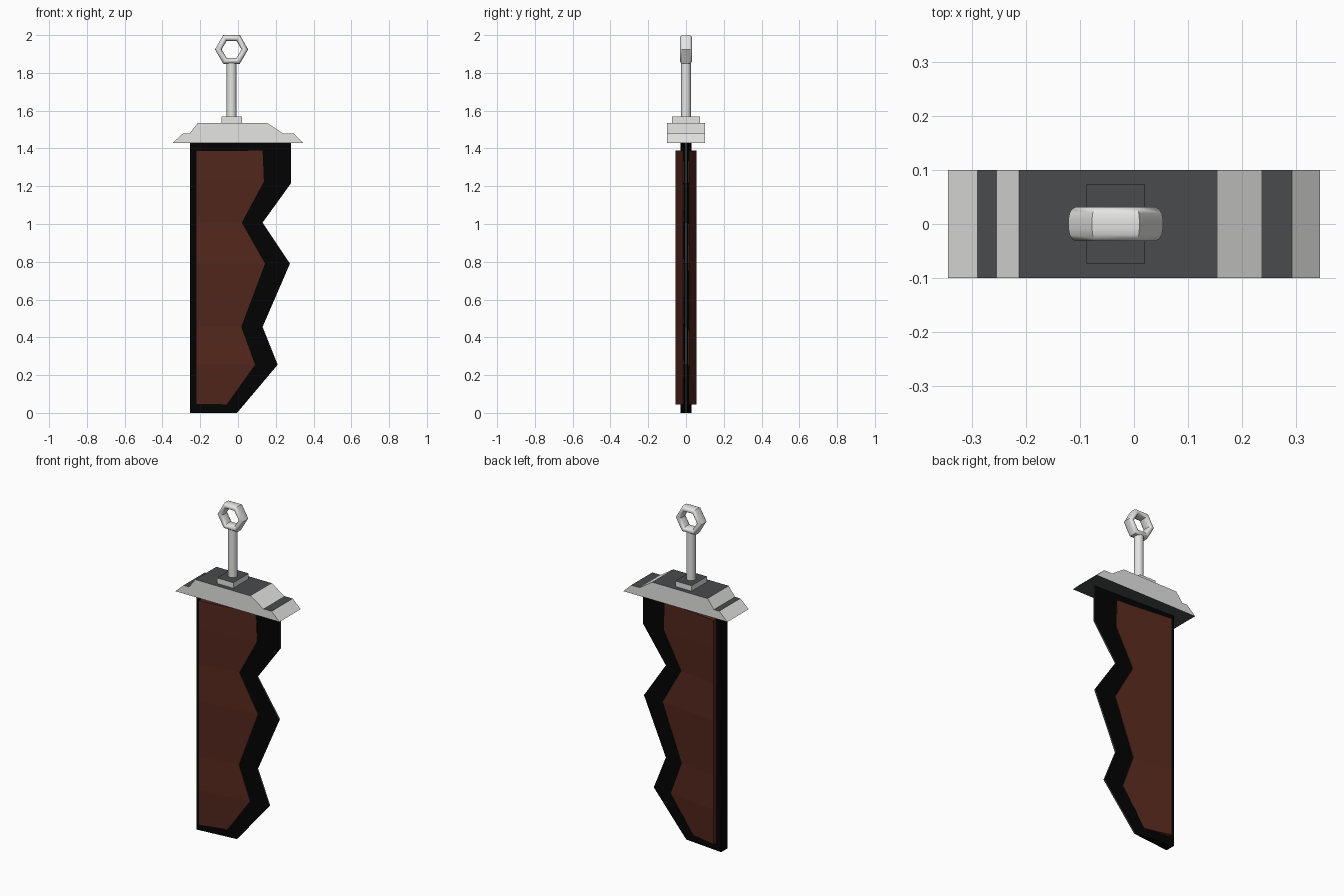
import bpy, bmesh, math

if "Cube" in bpy.data.objects:
    bpy.data.objects.remove(bpy.data.objects["Cube"])


def material(name, rgb):
    m = bpy.data.materials.new(name)
    m.diffuse_color = (*rgb, 1)
    m.use_nodes = True
    m.node_tree.nodes["Principled BSDF"].inputs["Base Color"].default_value = m.diffuse_color
    return m


LIGHT = material("light_steel", (0.78, 0.78, 0.77))
DARK = material("dark_steel", (0.065, 0.070, 0.072))
BLACK = material("black_blade", (0.0008, 0.0008, 0.0008))
BROWN = material("brown_panel", (0.09, 0.021, 0.012))


def finish(name, bm, *mats):
    bmesh.ops.recalc_face_normals(bm, faces=bm.faces)
    me = bpy.data.meshes.new(name)
    bm.to_mesh(me)
    bm.free()
    for m in mats:
        me.materials.append(m)
    ob = bpy.data.objects.new(name, me)
    bpy.context.collection.objects.link(ob)
    return ob


def smooth(ob):
    bpy.ops.object.select_all(action='DESELECT')
    ob.select_set(True)
    bpy.context.view_layer.objects.active = ob
    bpy.ops.object.shade_smooth_by_angle(angle=math.radians(46))


def prism(bm, profile, half):
    """Extrude an (x, z) outline through y from -half to +half."""
    rings = [[bm.verts.new((x, y, z)) for x, z in profile] for y in (-half, half)]
    for r in rings:
        bm.faces.new(r)
    n = len(profile)
    for i in range(n):
        j = (i + 1) % n
        bm.faces.new((rings[0][i], rings[0][j], rings[1][j], rings[1][i]))


def wedge(name, contour, back, thick, thin, *mats):
    """Plate thick along a straight back, thinning toward a jagged contour."""
    bm = bmesh.new()
    rows = [[bm.verts.new(p) for p in ((back, -thick, z), (x, -thin, z),
                                       (x, thin, z), (back, thick, z))]
            for x, z in contour]
    bm.faces.new(rows[0])
    bm.faces.new(rows[-1])
    for a, b in zip(rows, rows[1:]):
        for i in range(4):
            j = (i + 1) % 4
            f = bm.faces.new((a[i], a[j], b[j], b[i]))
            f.material_index = len(mats) - 1 if i == 1 else 0
    return finish(name, bm, *mats)


def dark_flats(ob):
    """Horizontal faces take the second material."""
    for p in ob.data.polygons:
        p.material_index = int(abs(p.normal.z) > 0.95)


# Blade with a thin steel cutting edge
wedge("blade", [(0.28, 1.43), (0.28, 1.215), (0.13, 1.007), (0.275, 0.79),
                (0.13, 0.455), (0.21, 0.255), (-0.005, 0)],
      -0.254, 0.03, 0.005, BLACK, DARK)

# Raised brown panel showing on both faces of the blade
wedge("blade_panel", [(0.13, 1.39), (0.137, 1.225), (0.02, 1.007), (0.143, 0.79),
                      (0.017, 0.455), (0.09, 0.255), (-0.06, 0.045)],
      -0.222, 0.055, 0.015, BROWN)

# Stepped guard
bm = bmesh.new()
prism(bm, [(-0.345, 1.43), (-0.29, 1.48), (-0.255, 1.48), (-0.213, 1.535),
           (0.155, 1.535), (0.237, 1.48), (0.293, 1.48), (0.345, 1.43)], 0.1)
dark_flats(finish("guard", bm, LIGHT, DARK))

# Collar under the grip
bm = bmesh.new()
prism(bm, [(-0.088, 1.53), (0.02, 1.53), (0.02, 1.568), (-0.088, 1.568)], 0.073)
dark_flats(finish("grip_collar", bm, LIGHT, DARK))

# Grip rod
CX = -0.034
bpy.ops.mesh.primitive_cylinder_add(vertices=16, radius=0.026, depth=0.30,
                                    location=(CX, 0, 1.71))
rod = bpy.context.object
rod.name = "grip_rod"
rod.data.materials.append(LIGHT)
smooth(rod)

# Hexagonal pommel ring with a rounded section
N = 16
section = []
for i in range(N):
    a = 2 * math.pi * (i + 0.5) / N
    c, s = math.cos(a), math.sin(a)
    section.append((0.070 + 0.018 * math.copysign(abs(c) ** 0.8, c),
                    0.032 * math.copysign(abs(s) ** 0.8, s)))
bm = bmesh.new()
loops = []
for k in range(6):
    a = k * math.pi / 3
    loops.append([bm.verts.new((CX + r * math.cos(a), y, 1.9242 + r * math.sin(a)))
                  for r, y in section])
for k in range(6):
    p, q = loops[k], loops[(k + 1) % 6]
    for i in range(N):
        j = (i + 1) % N
        bm.faces.new((p[i], p[j], q[j], q[i]))
smooth(finish("pommel_ring", bm, LIGHT))
